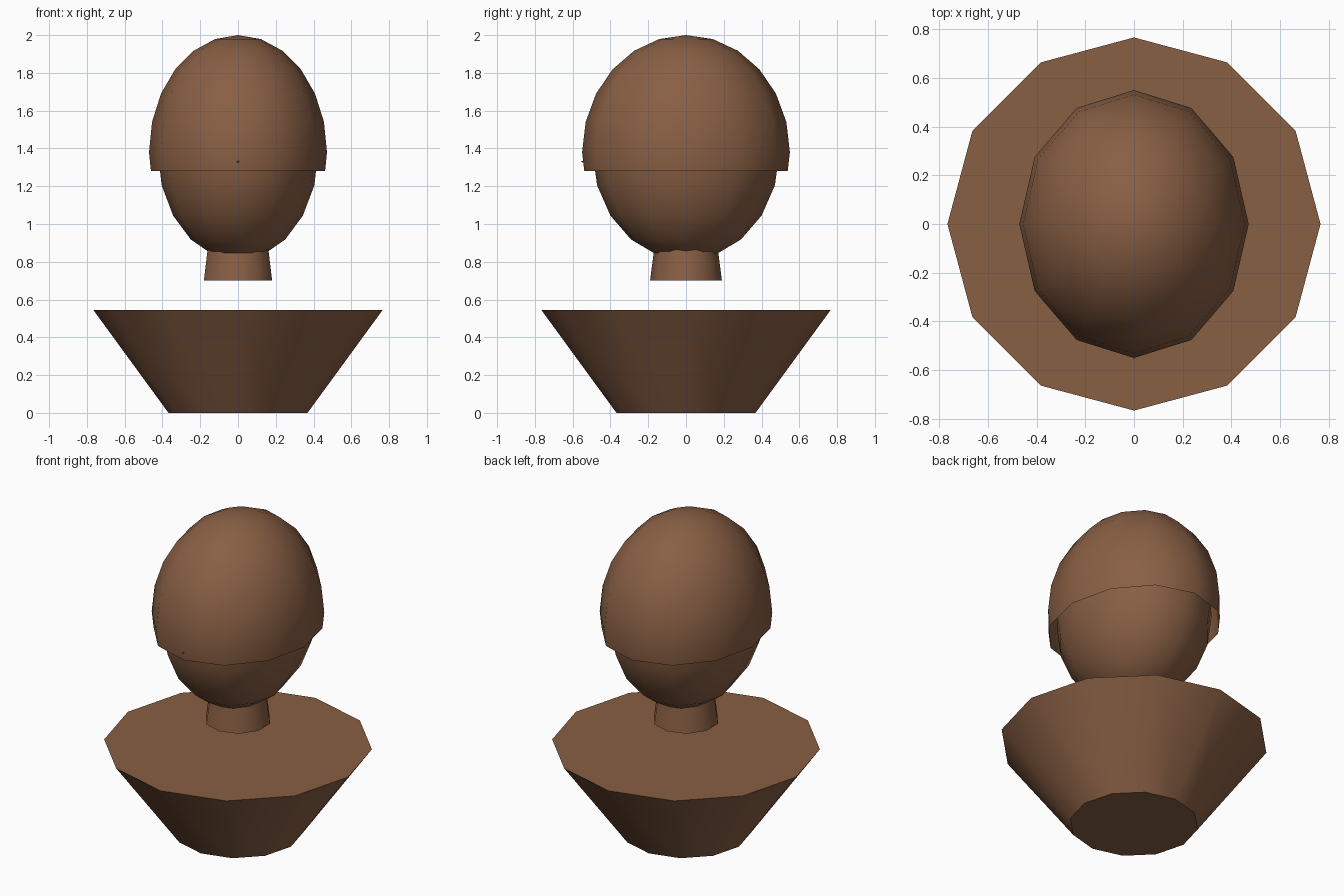
import bpy, bmesh, math
from mathutils import Matrix, Vector

if "Cube" in bpy.data.objects:
    bpy.data.objects.remove(bpy.data.objects["Cube"])

brown = bpy.data.materials.new("warm_brown")
brown.diffuse_color = (0.25, 0.115, 0.058, 1)
brown.use_nodes = True
brown.node_tree.nodes["Principled BSDF"].inputs["Base Color"].default_value = brown.diffuse_color


def finish(name, bm):
    """Turn a bmesh into a shaded, coloured object."""
    mesh = bpy.data.meshes.new(name)
    bm.to_mesh(mesh)
    bm.free()
    mesh.materials.append(brown)
    obj = bpy.data.objects.new(name, mesh)
    bpy.context.collection.objects.link(obj)
    bpy.ops.object.select_all(action='DESELECT')
    obj.select_set(True)
    bpy.context.view_layer.objects.active = obj
    bpy.ops.object.shade_smooth_by_angle(angle=math.radians(50))
    return obj


def frustum(name, sides, r_bottom, r_top, z0, z1):
    bm = bmesh.new()
    bmesh.ops.create_cone(bm, cap_ends=True, segments=sides, radius1=r_bottom,
                          radius2=r_top, depth=z1 - z0,
                          matrix=Matrix.Translation((0, 0, (z0 + z1) / 2)))
    return finish(name, bm)


def ellipsoid(name, segments, rings, radii, z, cut=None):
    """Stretched sphere, optionally left open below the height cut."""
    bm = bmesh.new()
    bmesh.ops.create_uvsphere(bm, u_segments=segments, v_segments=rings, radius=1)
    bmesh.ops.scale(bm, vec=Vector(radii), verts=bm.verts)
    bmesh.ops.translate(bm, vec=(0, 0, z), verts=bm.verts)
    if cut is not None:
        bmesh.ops.bisect_plane(bm, geom=bm.verts[:] + bm.edges[:] + bm.faces[:],
                               plane_co=(0, 0, cut), plane_no=(0, 0, 1),
                               clear_inner=True)
    return finish(name, bm)


# Flared pedestal and the floating neck
frustum("shoulder_base", 12, 0.368, 0.766, 0, 0.545)
frustum("neck", 10, 0.19, 0.152, 0.70, 1.0)

# Head, with an open shell of hair over its upper part
ellipsoid("head", 12, 10, (0.425, 0.495, 0.575), 1.383)
ellipsoid("hair_shell", 12, 12, (0.471, 0.55, 0.62), 1.38, cut=1.28)

# Small nose whose tip just pokes through the shell
bm = bmesh.new()
bmesh.ops.create_cone(bm, cap_ends=True, segments=6, radius1=0.04, radius2=0,
                      depth=0.1, matrix=Matrix.Translation((0, -0.508, 1.33))
                      @ Matrix.Rotation(math.pi / 2, 4, 'X'))
finish("nose", bm)
